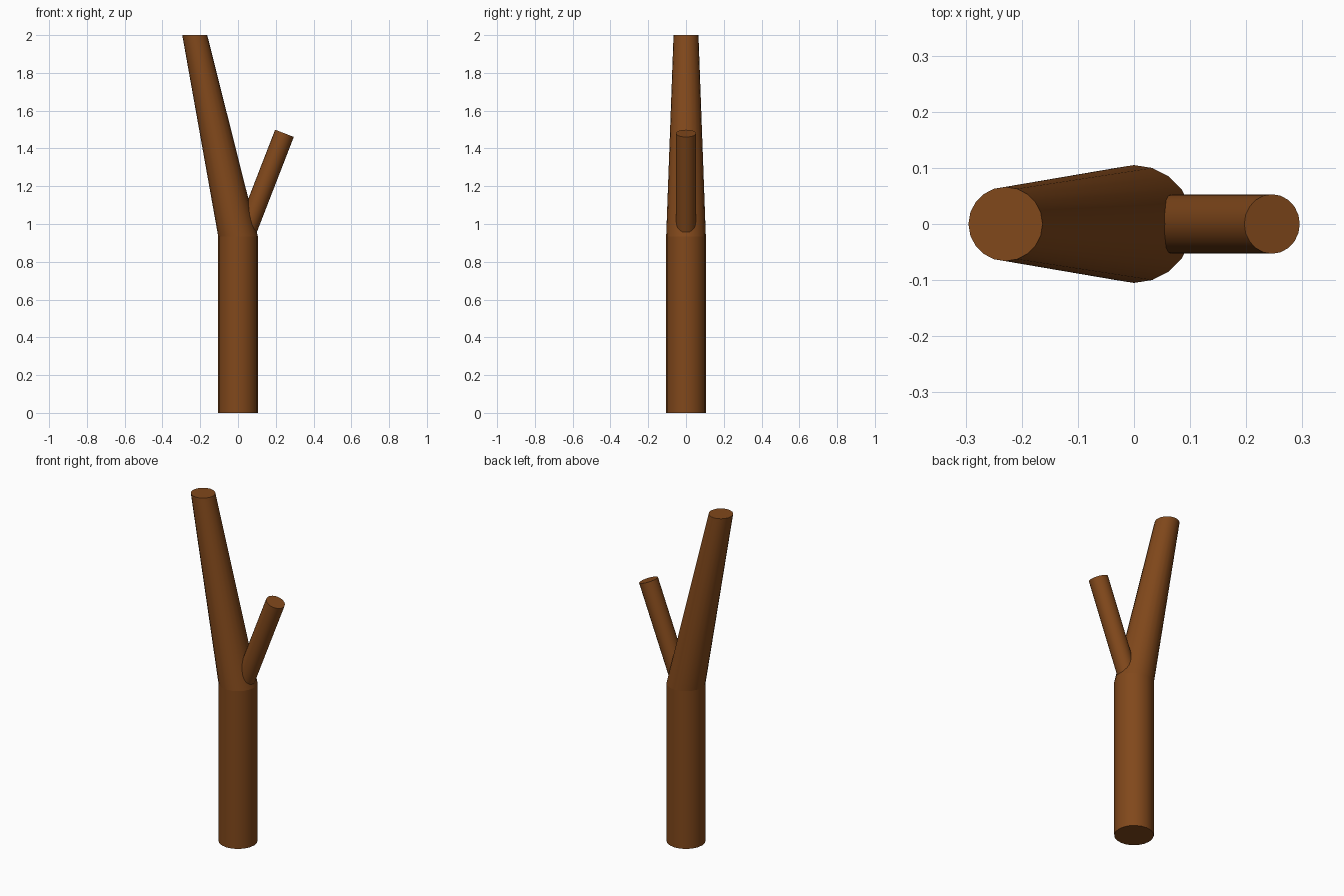
import bpy, bmesh, math
from mathutils import Vector

if "Cube" in bpy.data.objects:
    bpy.data.objects.remove(bpy.data.objects["Cube"])

SIDES = 20
bark = bpy.data.materials.new("bark")
bark.diffuse_color = (0.22, 0.065, 0.011, 1)
bark.use_nodes = True
bark.node_tree.nodes["Principled BSDF"].inputs["Base Color"].default_value = bark.diffuse_color


def limb(name, rings, cap_start, cap_end):
    """Loft through rings of (centre, axis, radius)."""
    bm = bmesh.new()
    loops = []
    for centre, axis, r in rings:
        rot = Vector((0, 0, 1)).rotation_difference(Vector(axis))
        loops.append([bm.verts.new(Vector(centre) + rot @ Vector((
            r * math.cos(2 * math.pi * i / SIDES),
            r * math.sin(2 * math.pi * i / SIDES), 0)))
            for i in range(SIDES)])
    for a, b in zip(loops, loops[1:]):
        for i in range(SIDES):
            j = (i + 1) % SIDES
            bm.faces.new((a[i], a[j], b[j], b[i]))
    if cap_start:
        bm.faces.new(loops[0][::-1])
    if cap_end:
        bm.faces.new(loops[-1])
    mesh = bpy.data.meshes.new(name)
    bm.to_mesh(mesh)
    bm.free()
    mesh.materials.append(bark)
    ob = bpy.data.objects.new(name, mesh)
    bpy.context.collection.objects.link(ob)
    bpy.ops.object.select_all(action='DESELECT')
    ob.select_set(True)
    bpy.context.view_layer.objects.active = ob
    bpy.ops.object.shade_smooth_by_angle(angle=math.radians(30))
    return ob


up = (0, 0, 1)
# Straight lower trunk
limb("trunk", [((0, 0, 0), up, 0.105), ((0, 0, 0.935), up, 0.105)], True, False)
# Leaning, tapered upper trunk with a level cut
limb("upper_trunk", [((0, 0, 0.935), up, 0.105), ((-0.229, 0, 2), up, 0.066)],
     False, True)
# Side branch, square cut at its tip
tip, root = Vector((0.246, 0, 1.48)), Vector((0.046, 0, 0.965))
axis = (tip - root).normalized()
limb("side_branch", [(root, axis, 0.053), (tip, axis, 0.053)], True, True)
